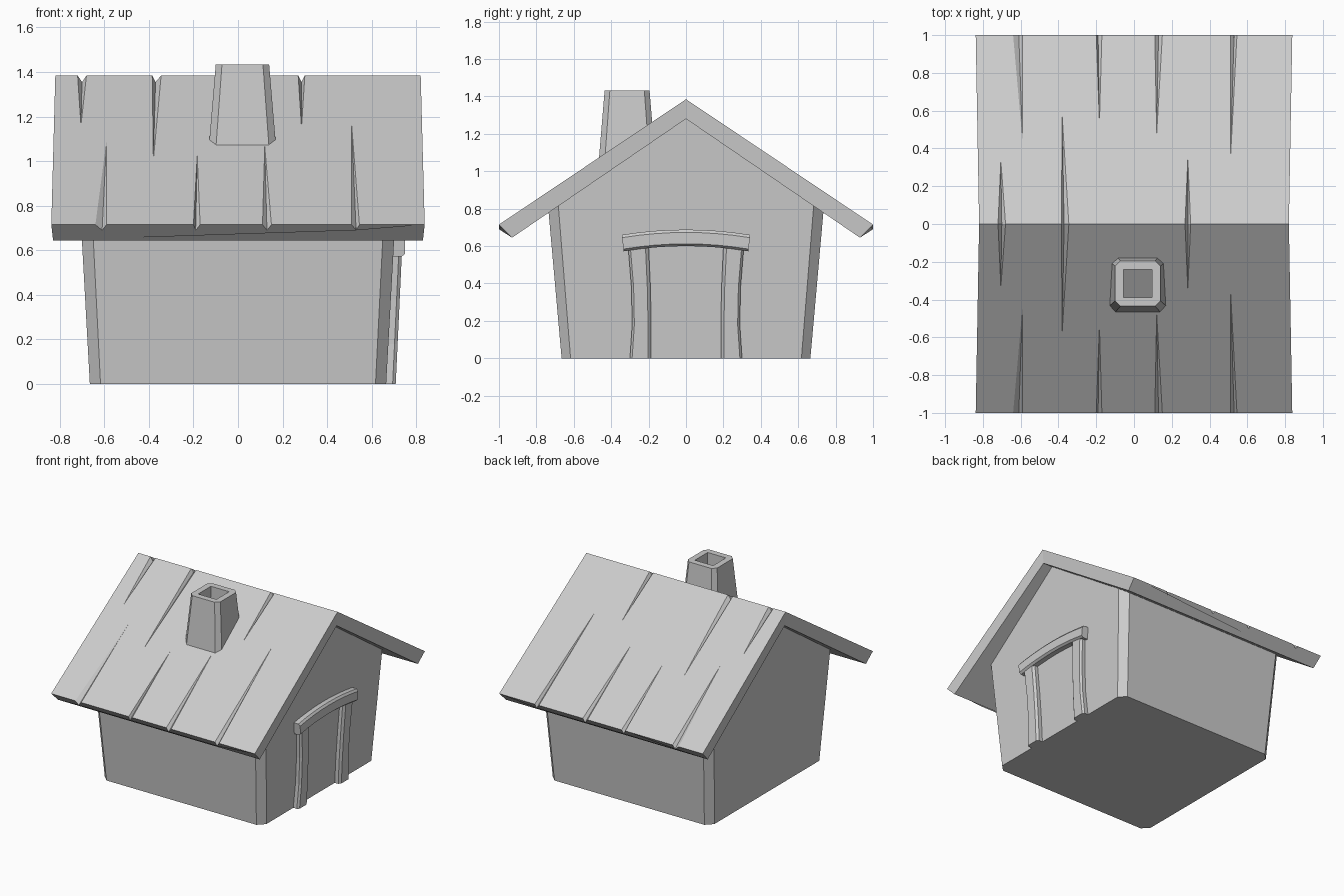
import bpy, bmesh

cube = bpy.data.objects.get("Cube")
if cube:
    bpy.data.objects.remove(cube, do_unlink=True)

grey = bpy.data.materials.new("plain_grey")
grey.use_nodes = True
COLOUR = (0.6, 0.6, 0.6, 1)
grey.diffuse_color = COLOUR
grey.node_tree.nodes["Principled BSDF"].inputs["Base Color"].default_value = COLOUR


def build(name, faces):
    """Make an object from faces given as lists of points; shared points are welded."""
    bm = bmesh.new()
    for pts in faces:
        bm.faces.new([bm.verts.new(p) for p in pts])
    bmesh.ops.remove_doubles(bm, verts=bm.verts, dist=0.0005)
    bmesh.ops.recalc_face_normals(bm, faces=bm.faces)
    mesh = bpy.data.meshes.new(name)
    bm.to_mesh(mesh)
    bm.free()
    mesh.materials.append(grey)
    obj = bpy.data.objects.new(name, mesh)
    bpy.context.collection.objects.link(obj)
    return obj


def loft(rings):
    """Quads joining each ring of points to the next."""
    faces = []
    for a, b in zip(rings, rings[1:]):
        n = len(a)
        faces += [[a[i], a[(i + 1) % n], b[(i + 1) % n], b[i]] for i in range(n)]
    return faces


def chamfered_ring(hx, hy, c):
    """Rectangle with cut corners, plus a midpoint on each end for a ridge."""
    half = [(hx, 0), (hx, hy - c), (hx - c, hy), (c - hx, hy), (-hx, hy - c)]
    return half + [(-x, -y) for x, y in half]


# House body: flaring walls, cut corners, gables that run up into the roof
def wall_top(x, y):
    z = 1.287 - 0.683 * abs(y)
    flare = 0.055 * (z - 0.78)
    return (x + (flare if x > 0 else -flare), y, z)


base = [(x, y, 0) for x, y in chamfered_ring(0.665, 0.665, 0.048)]
top = [wall_top(x, y) for x, y in chamfered_ring(0.708, 0.735, 0.052)]
build("house_body", loft([base, top]) + [base, top[:6], top[5:] + top[:1]])

# Roof: two thick slopes with wedge-shaped splits from the eaves and the ridge
# Each split: left x, right x, deepest x, tip x, tip y
EAVE_SPLITS = [(-0.64, -0.59, -0.61, -0.59, 0.435), (-0.2, -0.17, -0.19, -0.183, 0.535),
               (0.11, 0.15, 0.13, 0.12, 0.475), (0.51, 0.545, 0.53, 0.51, 0.33)]
RIDGE_SPLITS = [(-0.72, -0.68, -0.7, -0.705, 0.335), (-0.385, -0.345, -0.37, -0.38, 0.57),
                (0.27, 0.3, 0.285, 0.285, 0.35)]


def roof_point(x, y):
    return (x, y, 1.385 - 0.67 * abs(y))


def split_row(splits, half_x, edge_y, side, depth):
    """Outline of a split edge, the dipped edge line, and the split walls."""
    ends = [roof_point(-half_x, edge_y), roof_point(half_x, edge_y)]
    outline, dipped, walls = [ends[0]], [ends[0]], []
    for left, right, deep, tip_x, tip_y in splits:
        l, r = roof_point(left, edge_y), roof_point(right, edge_y)
        tip = roof_point(tip_x, side * tip_y)
        d = (deep, edge_y, l[2] - depth)
        outline += [l, tip, r]
        dipped += [l, d, r]
        walls += [[l, tip, d], [tip, r, d]]
    return outline + [ends[1]], dipped + [ends[1]], walls


roof = []
for s in (-1, 1):
    eave, eave_line, eave_walls = split_row(EAVE_SPLITS, 0.838, s, s, 0.025)
    ridge, _, ridge_walls = split_row(RIDGE_SPLITS, 0.82, 0, s, 0.03)
    lip = [(x, s * 0.93, 0.645) for x in (-0.83, 0.83)]
    under = [(x, 0, 1.28) for x in (-0.812, 0.812)]
    roof += [eave + ridge[::-1], eave_line + lip[::-1], lip + under[::-1]]
    roof += eave_walls + ridge_walls
    for i in (0, -1):
        roof.append([ridge[i], eave[i], lip[i], under[i]])
build("roof", roof)


# Chimney: tapered open tube standing in the front slope
def chimney_ring(half, c, z):
    return [(x + 0.02, y - 0.315, z) for x, y in chamfered_ring(half, half, c)]


outer = chimney_ring(0.152, 0.032, 1.05)
inner = chimney_ring(0.075, 0, 1.05)
build("chimney", loft([outer, chimney_ring(0.12, 0.028, 1.433),
                       chimney_ring(0.075, 0, 1.433), inner, outer]))

# Door posts: slightly bowed, cut front edges; (height, outer y, inner y)
POST = [(0, 0.3, 0.187), (0.18, 0.288, 0.186), (0.38, 0.292, 0.19), (0.6, 0.31, 0.2)]
for name, s in (("door_post_left", 1), ("door_post_right", -1)):
    rings = []
    for z, o, i in POST:
        front = 0.708 + 0.047 * z
        section = [(0.65, o), (front - 0.014, o), (front, o - 0.012),
                   (front, i + 0.017), (front - 0.014, i), (0.65, i)]
        rings.append([(x, s * y, z) for x, y in section])
    build(name, loft(rings) + [rings[0], rings[-1]])

# Arched lintel over the doorway
LINTEL = [(0.68, 0), (0.735, 0), (0.75, 0.012), (0.75, 0.073), (0.738, 0.088), (0.68, 0.088)]
rings = []
for k in range(-4, 5):
    t = k / 4
    rings.append([(x, t * (0.333 + 0.12 * h), 0.572 + h + 0.028 * (1 - t * t))
                  for x, h in LINTEL])
build("door_lintel", loft(rings) + [rings[0], rings[-1]])
